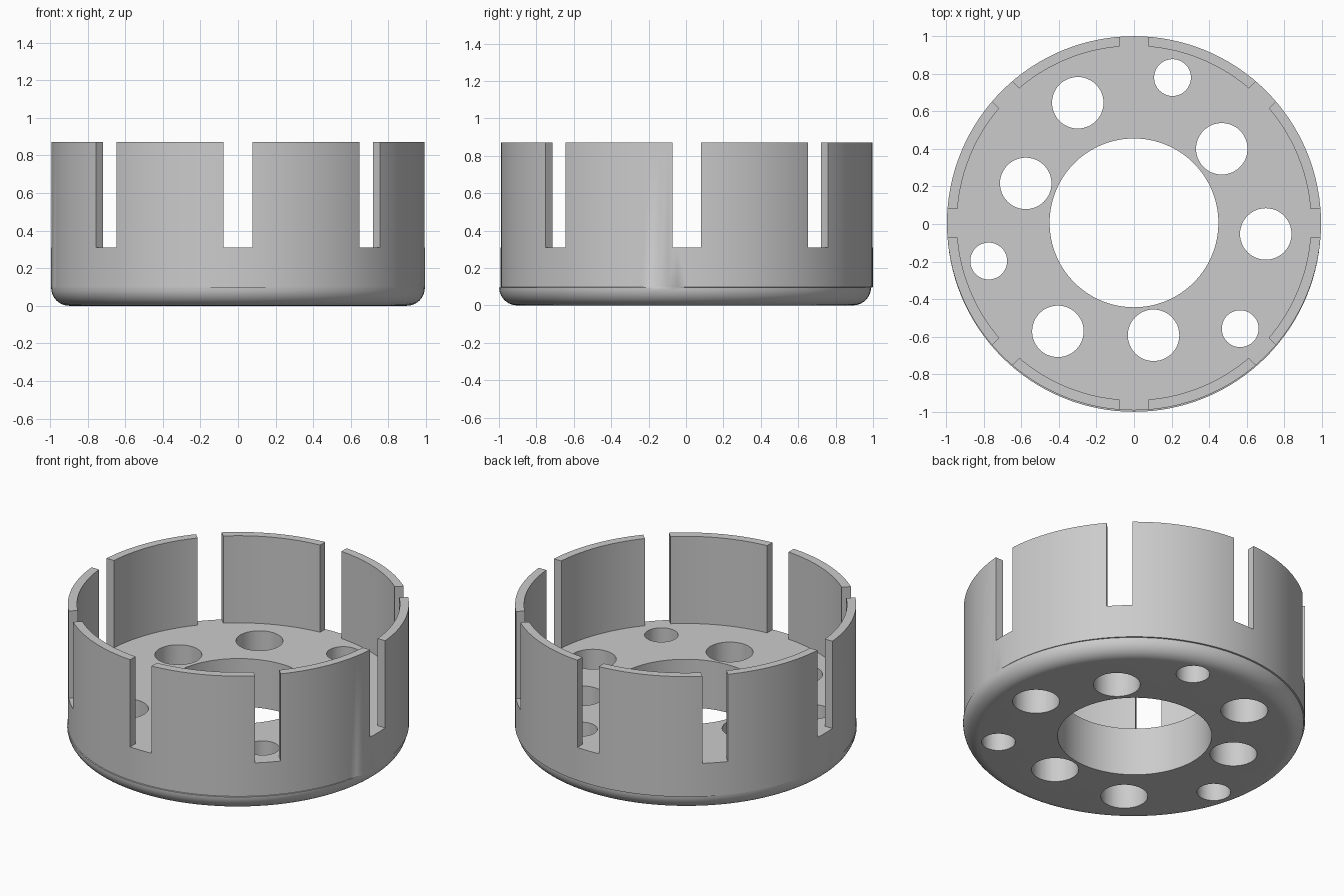
import bpy, bmesh, math
from mathutils import Matrix, Vector

if "Cube" in bpy.data.objects:
    bpy.data.objects.remove(bpy.data.objects["Cube"])

SEG = 128
R, RL, FILLET = 0.995, 0.994, 0.096     # upper radius, base radius, edge rounding
FLOOR, TOP = 0.31, 0.871


def make_object(name, bm):
    bmesh.ops.recalc_face_normals(bm, faces=bm.faces)
    mesh = bpy.data.meshes.new(name)
    bm.to_mesh(mesh)
    bm.free()
    obj = bpy.data.objects.new(name, mesh)
    bpy.context.collection.objects.link(obj)
    return obj


def lathe(name, profile):
    """Closed (radius, z, centre y) profile swept around z."""
    bm = bmesh.new()
    rings = []
    for r, z, cy in profile:
        rings.append([bm.verts.new((r * math.cos(2 * math.pi * i / SEG),
                                    cy + r * math.sin(2 * math.pi * i / SEG), z))
                      for i in range(SEG)])
    for a, b in zip(rings, rings[1:] + rings[:1]):
        for i in range(SEG):
            j = (i + 1) % SEG
            bm.faces.new((a[i], a[j], b[j], b[i]))
    return make_object(name, bm)


def cut(target, cutter):
    cutter.hide_render = True
    mod = target.modifiers.new("cut", 'BOOLEAN')
    mod.operation, mod.solver, mod.object = 'DIFFERENCE', 'EXACT', cutter
    bpy.context.view_layer.objects.active = target
    bpy.ops.object.modifier_apply(modifier=mod.name)
    bpy.data.objects.remove(cutter)


# Cup: rounded base, thin wall, thick floor and central bore
UP, LOW = 0.004, -0.005
profile = [(0.449, 0, 0.006)]
for k in range(11):
    a = math.pi / 2 * k / 10
    profile.append((RL - FILLET + FILLET * math.sin(a),
                    FILLET - FILLET * math.cos(a), LOW))
profile += [(R, FILLET + 0.001, UP), (R, TOP, UP), (0.942, TOP, 0.005),
            (0.942, FLOOR, 0.005), (0.449, FLOOR, 0.006)]
cup = lathe("slotted_cup", profile)

# Round holes through the floor
BIG, SMALL = 0.137, 0.098
holes = [(-0.299, 0.645, BIG), (0.205, 0.779, SMALL), (0.467, 0.40, BIG),
         (0.701, -0.053, BIG), (0.565, -0.557, SMALL), (0.104, -0.592, BIG),
         (-0.405, -0.571, BIG), (-0.773, -0.197, SMALL), (-0.576, 0.216, BIG)]
bm = bmesh.new()
for x, y, r in holes:
    bmesh.ops.create_cone(bm, cap_ends=True, segments=48, radius1=r, radius2=r,
                          depth=1, matrix=Matrix.Translation((x, y, 0.2)))
cut(cup, make_object("hole_cutter", bm))

# Eight slots down the wall, flush with the floor
bm = bmesh.new()
for k in range(8):
    m = (Matrix.Translation((0, UP, 0)) @ Matrix.Rotation(k * math.pi / 4, 4, 'Z')
         @ Matrix.Translation((1.0, 0, FLOOR + 0.5))
         @ Matrix.Diagonal(Vector((0.16, 0.152, 1.0, 1.0))))
    bmesh.ops.create_cube(bm, size=1, matrix=m)
cut(cup, make_object("slot_cutter", bm))

# Smooth curved faces, sharp edges
bpy.ops.object.select_all(action='DESELECT')
cup.select_set(True)
bpy.context.view_layer.objects.active = cup
bpy.ops.object.shade_smooth_by_angle(angle=math.radians(30))
